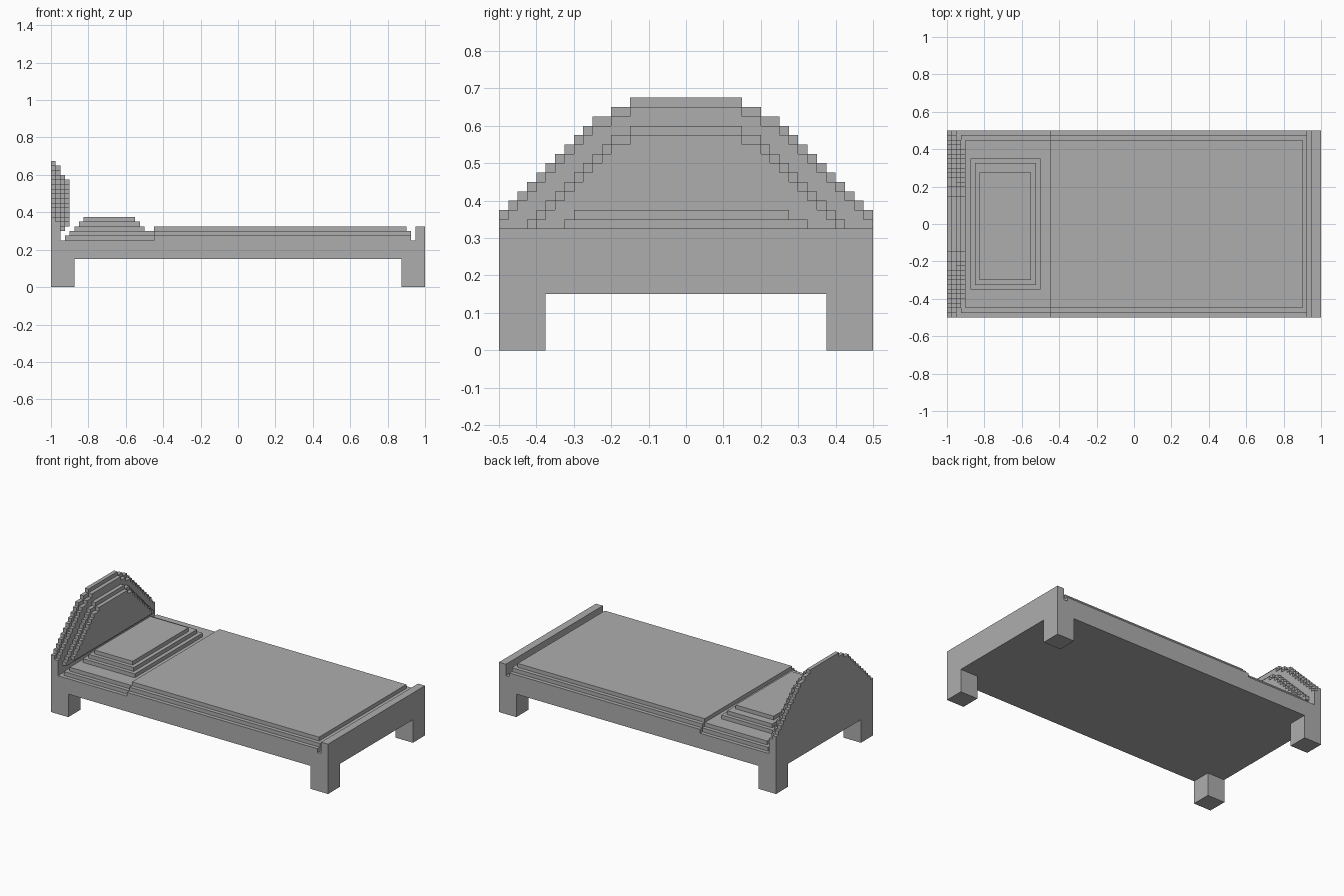
import bpy
import bmesh

cube = bpy.data.objects.get("Cube")
if cube:
    bpy.data.objects.remove(cube, do_unlink=True)

U = 0.025  # size of one stair step

grey = bpy.data.materials.new("plain_grey")
grey.use_nodes = True
grey.diffuse_color = (0.42, 0.42, 0.42, 1)
grey.node_tree.nodes["Principled BSDF"].inputs["Base Color"].default_value = grey.diffuse_color


def finish(name, bm):
    bmesh.ops.recalc_face_normals(bm, faces=bm.faces)
    mesh = bpy.data.meshes.new(name)
    bm.to_mesh(mesh)
    bm.free()
    mesh.materials.append(grey)
    obj = bpy.data.objects.new(name, mesh)
    bpy.context.collection.objects.link(obj)
    return obj


def box(name, x, y, z):
    bm = bmesh.new()
    bmesh.ops.create_cube(bm, size=1)
    for v in bm.verts:
        v.co = [lo + (hi - lo) * (c + 0.5) for c, (lo, hi) in zip(v.co, (x, y, z))]
    return finish(name, bm)


def stepped_arch(name, x0, top, bottom, widths, end):
    """One step thick slab: flat top, wide first treads, then even stairs."""
    treads = list(widths)
    while treads[-1] < end - U / 2:
        treads.append(treads[-1] + U)
    half = []
    for i, y in enumerate(treads):
        half += [(y, top - i * U), (y, max(top - (i + 1) * U, bottom))]
    half[-1] = (treads[-1], bottom)
    outline = half + [(-y, z) for y, z in reversed(half)]
    bm = bmesh.new()
    face = bm.faces.new([bm.verts.new((x0, y, z)) for y, z in outline])
    side = bmesh.ops.extrude_face_region(bm, geom=[face])
    for v in side["geom"]:
        if isinstance(v, bmesh.types.BMVert):
            v.co.x += U
    return finish(name, bm)


# Frame, footboard and legs
box("bed_frame", (-1, 1), (-0.5, 0.5), (0.15, 0.25))
box("footboard", (0.95, 1), (-0.5, 0.5), (0.25, 0.325))
for x, end in ((-1, "head"), (0.875, "foot")):
    for y, side in ((-0.5, "right"), (0.375, "left")):
        box(f"{end}_{side}_leg", (x, x + 0.125), (y, y + 0.125), (0, 0.15))

# Headboard slabs, stepping down toward the mattress
stepped_arch("headboard_back", -1, 0.675, 0.25, (0.15, 0.2, 0.25), 0.5)
stepped_arch("headboard_rim", -0.975, 0.65, 0.25, (0.15, 0.2, 0.25), 0.5)
stepped_arch("headboard_panel", -0.95, 0.6, 0.3, (0.15, 0.2), 0.45)
stepped_arch("headboard_panel_front", -0.925, 0.575, 0.325, (0.15, 0.2), 0.4)

# Mattress at the head end
for i in range(2):
    w = 0.475 - i * U
    box(f"mattress_layer_{i + 1}", (-0.925 + i * U, -0.45), (-w, w), (0.25 + i * U, 0.275 + i * U))

# Blanket, one step larger than the mattress
for i, x in enumerate((0.925, 0.925, 0.9)):
    w = 0.5 - i * U
    box(f"blanket_layer_{i + 1}", (-0.45, x), (-w, w), (0.25 + i * U, 0.275 + i * U))

# Pillow
for i, y in enumerate(((-0.35, 0.35), (-0.325, 0.325), (-0.3, 0.275))):
    box(f"pillow_layer_{i + 1}", (-0.875 + i * U, -0.5 - i * U), y, (0.3 + i * U, 0.325 + i * U))
